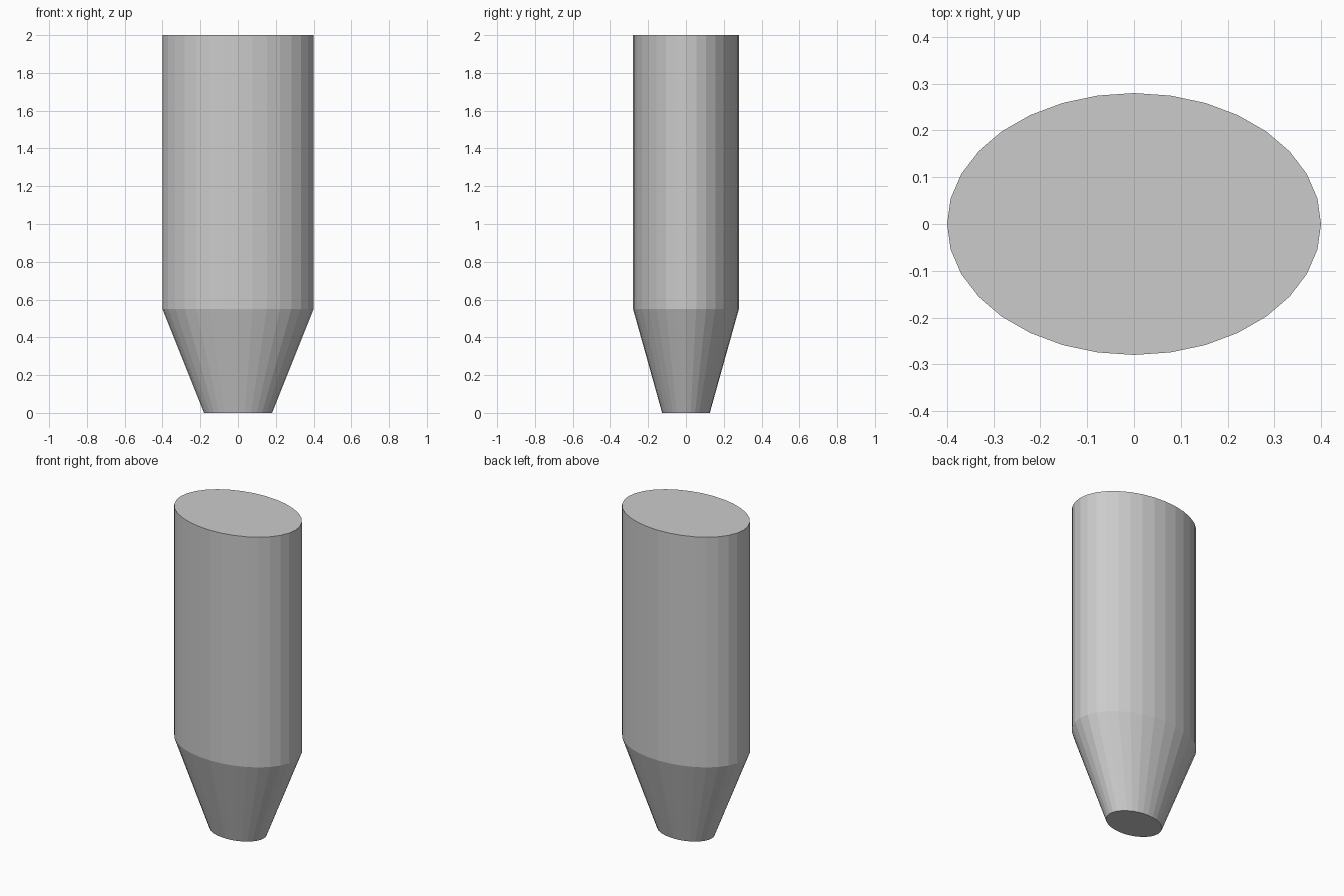
import bpy, bmesh
from math import cos, sin, pi

if "Cube" in bpy.data.objects:
    bpy.data.objects.remove(bpy.data.objects["Cube"])

SIDES = 32
# Section rings: (height, half width x, half depth y)
RINGS = [(0.0, 0.18, 0.126), (0.55, 0.40, 0.28), (2.0, 0.40, 0.28)]

bm = bmesh.new()

# Elliptical rings
loops = [[bm.verts.new((rx * cos(2 * pi * i / SIDES), ry * sin(2 * pi * i / SIDES), z))
          for i in range(SIDES)] for z, rx, ry in RINGS]

# Tapered foot and straight body walls
for low, high in zip(loops, loops[1:]):
    for i in range(SIDES):
        j = (i + 1) % SIDES
        bm.faces.new((low[i], low[j], high[j], high[i]))

# Bottom and top caps
bm.faces.new(loops[0][::-1])
bm.faces.new(loops[-1])

mesh = bpy.data.meshes.new("tapered_oval_post")
bm.to_mesh(mesh)
bm.free()
post = bpy.data.objects.new("tapered_oval_post", mesh)
bpy.context.collection.objects.link(post)
